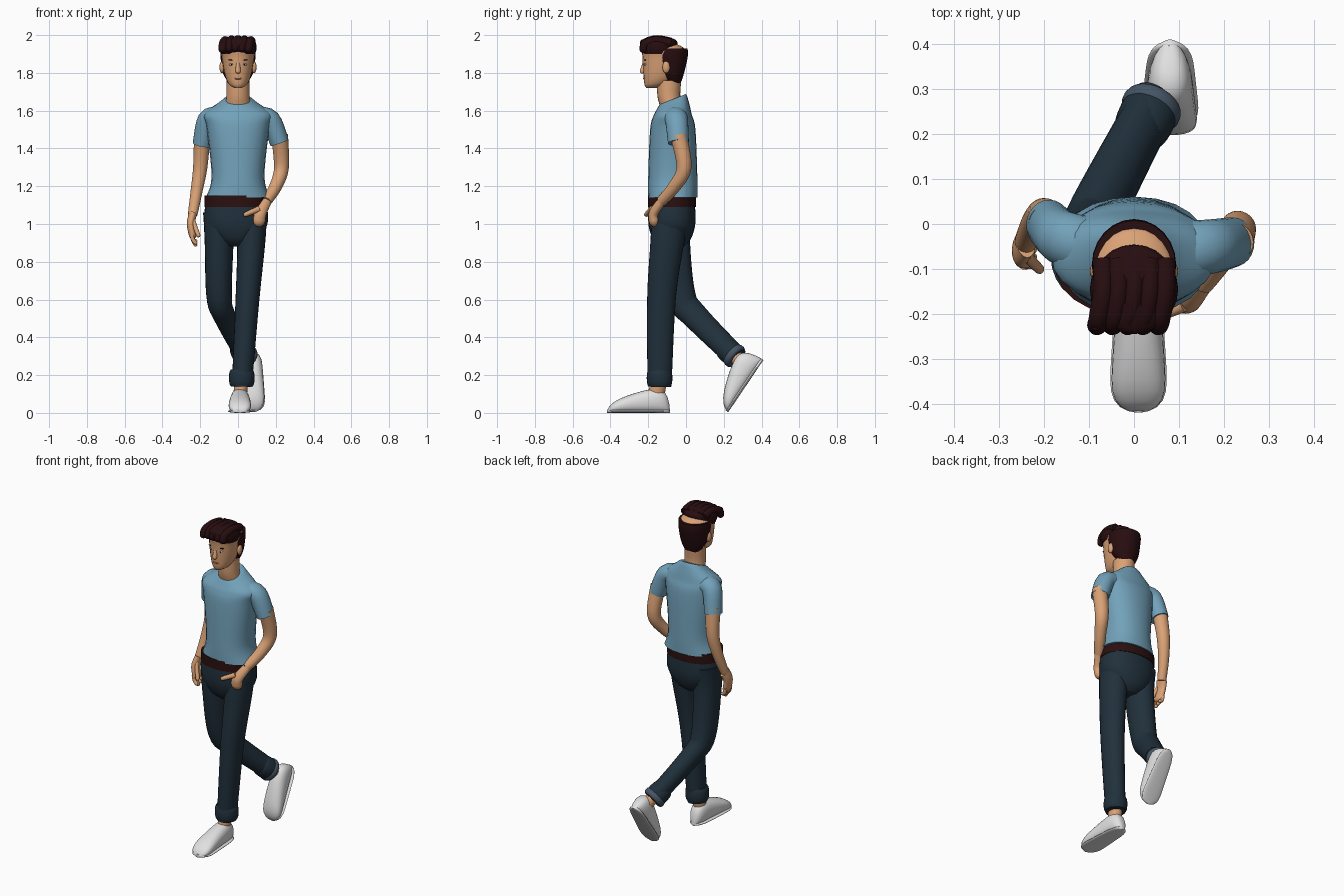
import bpy
import bmesh
import math
from mathutils import Vector, Matrix

default_cube = bpy.data.objects.get("Cube")
if default_cube:
    bpy.data.objects.remove(default_cube, do_unlink=True)

AXIS_X, AXIS_Y, AXIS_Z = Vector((1, 0, 0)), Vector((0, 1, 0)), Vector((0, 0, 1))


def make_material(name, *colour):
    material = bpy.data.materials.new(name)
    material.use_nodes = True
    material.diffuse_color = (*colour, 1)
    shader = material.node_tree.nodes["Principled BSDF"]
    shader.inputs["Base Color"].default_value = (*colour, 1)
    shader.inputs["Roughness"].default_value = .8
    return material


SKIN = make_material("skin", .7, .36, .18)
SHIRT = make_material("light blue cotton", .17, .36, .49)
DENIM = make_material("dark denim", .015, .03, .045)
FOLD = make_material("faded denim", .06, .09, .13)
HAIR = make_material("dark brown hair", .02, .004, .005)
LEATHER = make_material("belt leather", .025, .005, .005)
WHITE = make_material("white canvas", .75, .75, .75)
IRIS = make_material("eye blue", .08, .25, .5)
LIP = make_material("lip", .55, .25, .13)


def finish(name, bm, material):
    bmesh.ops.recalc_face_normals(bm, faces=bm.faces)
    mesh = bpy.data.meshes.new(name)
    bm.to_mesh(mesh)
    bm.free()
    mesh.materials.append(material)
    part = bpy.data.objects.new(name, mesh)
    bpy.context.collection.objects.link(part)
    bpy.ops.object.select_all(action="DESELECT")
    part.select_set(True)
    bpy.context.view_layer.objects.active = part
    bpy.ops.object.shade_smooth_by_angle(angle=math.radians(50))
    return part


def smooth_path(points, steps=5):
    """Catmull-Rom curve through vectors of any length."""
    points = [Vector(p) for p in points]
    padded = [points[0], *points, points[-1]]
    result = []
    for before, start, end, after in zip(padded, points, points[1:], padded[3:]):
        pull_in, pull_out = (end - before) / 2, (after - start) / 2
        for step in range(steps):
            t = step / steps
            ease = t * t * (3 - 2 * t)
            result.append(start.lerp(end, ease) + pull_in * (t * (1 - t) ** 2)
                          - pull_out * (t * t * (1 - t)))
    return result + [points[-1]]


def loft(name, rings, material, power=1, sides=24):
    """Skin over rings of (centre, width vector, depth vector)."""
    bm = bmesh.new()
    loops = []
    for centre, wide, deep in rings:
        loop = []
        for k in range(sides):
            c, s = (f(math.tau * k / sides) for f in (math.cos, math.sin))
            loop.append(bm.verts.new(centre
                                     + wide * math.copysign(abs(c) ** power, c)
                                     + deep * math.copysign(abs(s) ** power, s)))
        loops.append(loop)
    for low, high in zip(loops, loops[1:]):
        for k in range(sides):
            bm.faces.new((low[k - 1], low[k], high[k], high[k - 1]))
    bm.faces.new(loops[0])
    bm.faces.new(loops[-1])
    return finish(name, bm, material)


def stack(name, x, y, rings, material, power=1):
    """Level rings of (height, half width, half depth, shift along y)."""
    rings = smooth_path([(*ring, 0)[:4] for ring in rings])
    return loft(name, [(Vector((x, y + shift, z)), AXIS_X * wide, AXIS_Y * deep)
                       for z, wide, deep, shift in rings], material, power)


def tube(name, points, start, end, material, depth=1, ref=AXIS_Y, tip=False):
    """A limb whose radius runs evenly from start to end."""
    path = smooth_path(points)
    last = len(path) - 1
    rings = []
    for i, centre in enumerate(path):
        tangent = (path[min(i + 1, last)] - path[max(i - 1, 0)]).normalized()
        deep = (ref - tangent * ref.dot(tangent)).normalized()
        wide = deep.cross(tangent)
        radius = start + (end - start) * i / last
        rings.append((centre, wide * radius, deep * radius * depth))
    if tip:
        for lift in (.5, .8, .95):
            shrink = math.sqrt(1 - lift * lift)
            rings.append((path[-1] + tangent * end * lift,
                          wide * end * shrink, deep * end * depth * shrink))
    return loft(name, rings, material)


def ball(name, centre, size, material):
    bm = bmesh.new()
    bmesh.ops.create_uvsphere(bm, u_segments=16, v_segments=10, radius=1)
    bm.transform(Matrix.Translation(centre) @ Matrix.Diagonal((*size, 1)))
    return finish(name, bm, material)


# Shirt, sheared near the top so that the crew neck dips at the front
shirt = stack("shirt_body", 0, -.07, [
    (1.14, .17, .13), (1.25, .14, .13), (1.5, .165, .12), (1.58, .18, .1),
    (1.64, .1, .08), (1.66, .07, .07)], SHIRT, power=.9)
for vertex in shirt.data.vertices:
    above_chest = max(vertex.co.z - 1.58, 0)
    vertex.co.z += above_chest * 5 * (vertex.co.y + .07)
tube("right_sleeve", [(-.1, -.05, 1.56), (-.16, -.03, 1.55), (-.19, 0, 1.42)],
     .06, .05, SHIRT, depth=1.1)
tube("left_sleeve", [(.1, -.06, 1.56), (.17, -.05, 1.55), (.22, -.04, 1.43)],
     .06, .05, SHIRT, depth=1.1)

# Right arm hangs loose
right_wrist = (-.24, -.04, 1.05)
tube("right_arm", [(-.19, 0, 1.46), (-.2, .02, 1.3), (-.22, 0, 1.17), right_wrist],
     .044, .025, SKIN)
tube("right_palm", [right_wrist, (-.25, -.06, 1), (-.24, -.065, .94)],
     .022, .02, SKIN, depth=1.7, tip=True)
for i, finger in enumerate(("index", "middle", "ring", "little")):
    y = -.09 + i * .017
    drop = .01 * abs(i - 1)
    tube(f"right_{finger}_finger", [(-.245, y, .95), (-.24, y, .92),
         (-.225, y, .89 + drop)], .011, .01, SKIN, tip=True)
tube("right_thumb", [(-.24, -.07, 1.02), (-.21, -.1, .94)], .013, .011, SKIN, tip=True)

# Left arm bends so that the hand sits in the pocket
left_wrist = (.15, -.13, 1.12)
tube("left_arm", [(.22, -.04, 1.47), (.23, -.01, 1.3), (.2, -.06, 1.2), left_wrist],
     .045, .028, SKIN)
tube("left_palm", [left_wrist, (.12, -.17, 1.06), (.11, -.17, 1.02)],
     .028, .035, SKIN, depth=.8, tip=True)
tube("left_thumb", [(.11, -.18, 1.08), (.04, -.21, 1.05)], .016, .012, SKIN, tip=True)

# Belt and jeans
stack("belt", -.01, -.075, [(1.09, .168, .127), (1.15, .168, .127)], LEATHER, power=.9)
stack("jeans_hips", -.01, -.075, [(1.12, .162, .122), (1, .166, .124),
      (.92, .11, .1), (.88, .05, .06)], DENIM, power=.9)
left_hem, right_hem = Vector((.02, -.14, .14)), Vector((.045, .27, .29))
tube("left_jeans_leg", [(.07, -.08, 1.06), (.07, -.1, .9), (.05, -.13, .6), left_hem],
     .085, .052, DENIM, depth=1.2)
tube("right_jeans_leg", [(-.1, -.07, 1.06), (-.1, -.07, .9), (-.1, -.03, .62),
     (-.07, .05, .51), right_hem], .085, .05, DENIM, depth=1.2)


def cuff(name, start, end, radius, material):
    """A rolled band that bulges in the middle."""
    rings = []
    along = (end - start).normalized()
    deep = (AXIS_Y - along * along.y).normalized()
    for i in range(9):
        t = i / 8
        bulge = radius * (.85 + .15 * math.sin(math.pi * t) ** .5)
        rings.append((start.lerp(end, t), along.cross(deep) * bulge, deep * bulge))
    loft(name, rings, material)


cuff("left_cuff", left_hem, left_hem + AXIS_Z * .09, .068, DENIM)
cuff("right_cuff", right_hem, Vector((.01, .2, .35)), .064, DENIM)
cuff("right_cuff_fold", right_hem, right_hem.lerp((.01, .2, .35), .4), .068, FOLD)

# Ankles and slip-on shoes, both shoes from the same pattern
tube("left_ankle", [left_hem + AXIS_Z * .05, (.01, -.16, .08)], .036, .036, SKIN, 1.2)
tube("right_ankle", [(.03, .24, .32), (.06, .28, .28), (.08, .32, .24)],
     .038, .036, SKIN, ref=AXIS_X)


def shoe(side, placement):
    for layer, flare in (("shoe", 1), ("sole", 1.05)):
        rings = []
        for i in range(17):
            t = (1 - math.cos(math.pi * i / 16)) / 2
            end_round = max(1 - (2 * t - 1) ** 6, .01) ** .5
            wide = end_round * (.045 + .02 * t) * flare
            tall = end_round * (.05 + .085 * math.cos(t * math.pi / 2))
            if layer == "sole":
                tall = .018
            rings.append((Vector((0, -t / 3, tall / 2)),
                          AXIS_X * wide, AXIS_Z * tall / 2))
        part = loft(f"{side}_{layer}", rings, WHITE, power=.85)
        part.matrix_world = placement


shoe("left", Matrix.Translation((.01, -.085, 0)))
shoe("right", Matrix.Translation((.08, .41, .28))
     @ Matrix.Rotation(math.radians(56), 4, "X"))

# Neck and head
stack("neck", 0, -.09, [(1.6, .07, .06, .02), (1.67, .062, .06), (1.76, .06, .065)], SKIN)
stack("head", 0, -.12, [
    (1.72, .02, .03, -.06), (1.74, .048, .06, -.04), (1.79, .07, .09, -.015),
    (1.88, .085, .11), (1.93, .088, .11), (1.96, .04, .05)], SKIN, power=.95)
stack("nose", 0, -.23, [(1.865, .007, .006, .01), (1.81, .014, .014),
      (1.797, .008, .006)], SKIN)
ball("mouth", (0, -.22, 1.77), (.02, .007, .005), LIP)
for side, sign in (("left", 1), ("right", -1)):
    ball(side + "_ear", (sign * .085, -.105, 1.83), (.013, .02, .032), SKIN)
    eye = Vector((sign * .034, -.215, 1.845))
    ball(side + "_eye", eye, (.013, .006, .007), WHITE)
    ball(side + "_iris", eye - AXIS_Y * .004, (.006, .004, .006), IRIS)
    ball(side + "_pupil", eye - AXIS_Y * .007, (.003, .002, .003), HAIR)
    ball(side + "_brow", eye + AXIS_Z * .023, (.018, .008, .004), HAIR)

# Cropped hair at the back, and a longer swept top
stack("cropped_hair", 0, -.09, [(1.74, .045, .03, .03), (1.8, .08, .07, .01),
      (1.89, .093, .1), (1.93, .092, .098)], HAIR)
stack("swept_hair", 0, -.145, [(1.9, .09, .085), (1.93, .098, .095),
      (1.97, .088, .096), (1.99, .04, .05)], HAIR)
for i, place in enumerate(("right", "mid_right", "middle", "mid_left", "left")):
    x = .034 * (i - 2)
    crown = 1.95 + .012 * math.cos(x * 14)
    tube(place + "_hair_lock", [(x, -.08, crown), (x, -.15, crown + .014),
         (x - .01, -.21, crown), (x - .014, -.225, crown - .03)],
         .024, .022, HAIR, ref=AXIS_X, tip=True)
tube("loose_tuft", [(-.05, -.21, 1.95), (-.08, -.225, 1.945), (-.085, -.23, 1.96)],
     .014, .008, HAIR, tip=True)
